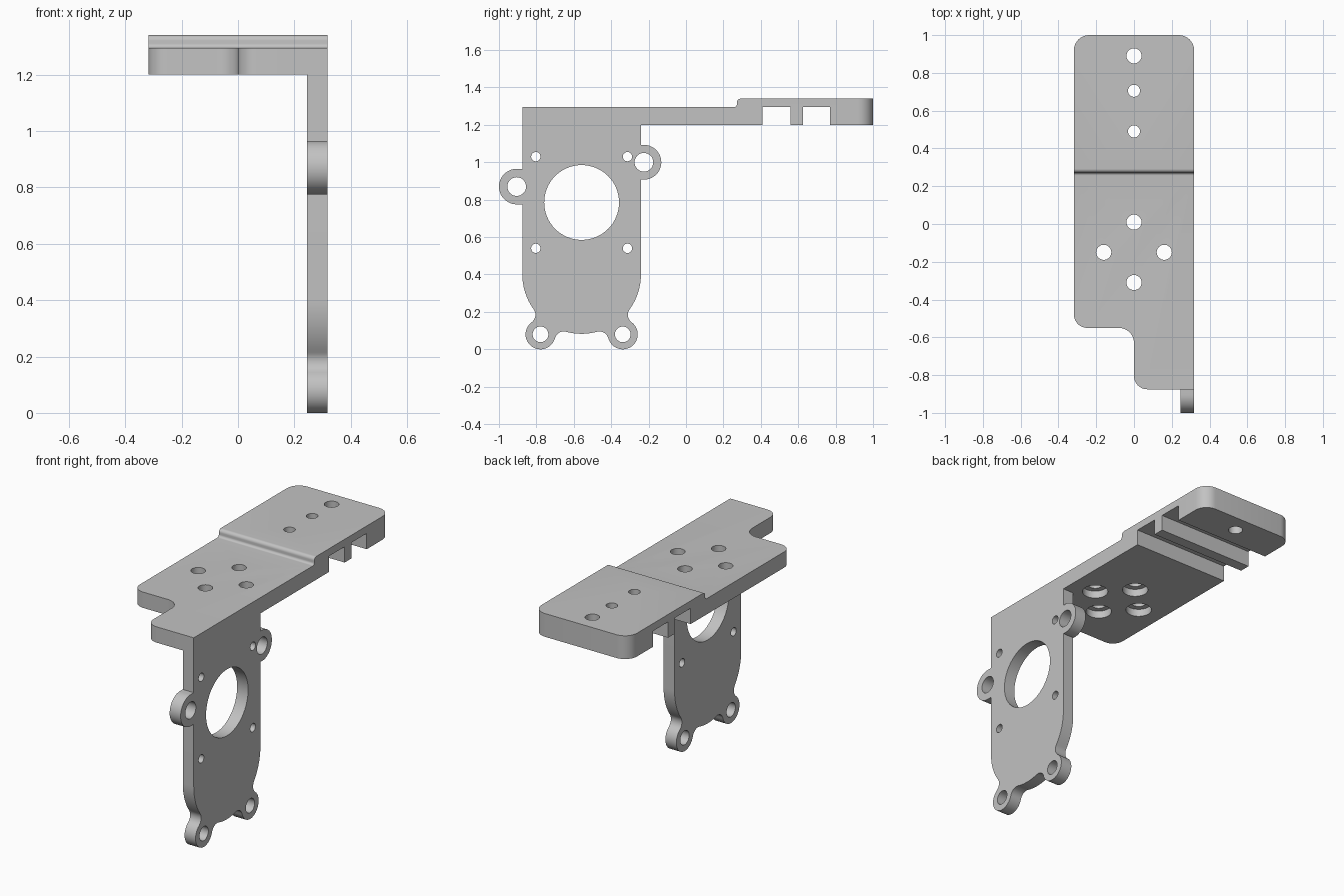
import bpy, bmesh
from math import sin, cos, acos, atan2, hypot, pi, radians
from mathutils import Vector

cube = bpy.data.objects.get("Cube")
if cube:
    bpy.data.objects.remove(cube, do_unlink=True)

grey = bpy.data.materials.new("plain grey")
grey.use_nodes = True
grey.diffuse_color = (0.54, 0.54, 0.54, 1)
grey.node_tree.nodes["Principled BSDF"].inputs["Base Color"].default_value = (0.54, 0.54, 0.54, 1)


def arc(c, r, a0, a1, n=16):
    """Points on an arc, angles in radians."""
    steps = [a0 + (a1 - a0) * i / n for i in range(n + 1)]
    return [(c[0] + r * cos(a), c[1] + r * sin(a)) for a in steps]


def circle(c, r, n=32):
    return arc(c, r, 0, 2 * pi, n)[:-1]


def rounded(corners, n=8):
    """Outline with right-angled corners (a, b, radius) rounded off."""
    out = []
    for i, (a, b, r) in enumerate(corners):
        p = Vector((a, b))
        if r == 0:
            out.append((a, b))
            continue
        d1 = (Vector(corners[i - 1][:2]) - p).normalized()
        d2 = (Vector(corners[(i + 1) % len(corners)][:2]) - p).normalized()
        c = p + (d1 + d2) * r
        for k in range(n + 1):
            t = pi / 2 * k / n
            out.append(tuple(c - (d2 * cos(t) + d1 * sin(t)) * r))
    return out


def prism(name, outlines, axis, lo, hi):
    """Extrude closed outlines along x (outline in y, z) or z (outline in x, y)."""
    bm = bmesh.new()
    for pts in outlines:
        verts = [bm.verts.new((lo, a, b) if axis == "x" else (a, b, lo)) for a, b in pts]
        face = bm.faces.new(verts)
        new = bmesh.ops.extrude_face_region(bm, geom=[face])["geom"]
        move = (hi - lo, 0, 0) if axis == "x" else (0, 0, hi - lo)
        bmesh.ops.translate(bm, vec=move, verts=[g for g in new if isinstance(g, bmesh.types.BMVert)])
    bmesh.ops.recalc_face_normals(bm, faces=bm.faces)
    mesh = bpy.data.meshes.new(name)
    bm.to_mesh(mesh)
    bm.free()
    mesh.materials.append(grey)
    ob = bpy.data.objects.new(name, mesh)
    bpy.context.collection.objects.link(ob)
    return ob


def activate(ob):
    bpy.ops.object.select_all(action="DESELECT")
    ob.select_set(True)
    bpy.context.view_layer.objects.active = ob


def combine(ob, cutter, operation):
    """Apply a boolean and discard the cutter."""
    cutter.hide_render = True
    mod = ob.modifiers.new("cut", "BOOLEAN")
    mod.operation, mod.solver, mod.object = operation, "EXACT", cutter
    activate(ob)
    bpy.ops.object.modifier_apply(modifier=mod.name)
    bpy.data.objects.remove(cutter, do_unlink=True)


W = 0.318          # half width of the top plate
FRONT = -0.875     # front edge
UNDER, DECK, RAISED = 1.2, 1.295, 1.34

# Top plate: stepped side profile with two slots, trimmed to the plan outline
side = rounded([(-1.1, UNDER, 0), (0.41, UNDER, 0), (0.41, DECK, 0), (0.56, DECK, 0),
                (0.56, UNDER, 0), (0.625, UNDER, 0), (0.625, DECK, 0), (0.77, DECK, 0),
                (0.77, UNDER, 0), (1.1, UNDER, 0), (1.1, RAISED, 0),
                (0.272, RAISED, 0.02), (0.272, DECK, 0.015), (-1.1, DECK, 0)])
plan = rounded([(W, FRONT, 0), (W, 1, 0.08), (-W, 1, 0.08), (-W, -0.55, 0.07),
                (0, -0.55, 0.08), (0, FRONT, 0.07)])
plate = prism("top_plate", [side], "x", -0.5, 0.5)
combine(plate, prism("plan_cutter", [plan], "z", 1.1, 1.5), "INTERSECT")

# Plate holes, four of them counterbored from below
mounts = [(0, 0.01), (0, -0.31), (-0.16, -0.15), (0.16, -0.15)]
holes = [circle(c, 0.04) for c in mounts + [(0, 0.89)]]
holes += [circle((0, y), 0.032) for y in (0.705, 0.49)]
combine(plate, prism("counterbore_cutter", [circle(c, 0.072) for c in mounts], "z", 1.1, 1.245), "DIFFERENCE")
combine(plate, prism("hole_cutter", holes, "z", 1.0, 1.5), "DIFFERENCE")

# Side wall: round lower end blended into two feet lugs
MID = -0.558
R, LUG, BLEND = 0.317, 0.08, 0.05
C, E = (0, 0.4), (0.22, 0.08)
d = hypot(E[0] - C[0], E[1] - C[1])
th = atan2(E[1] - C[1], E[0] - C[0])
big, small = R + BLEND, LUG + BLEND
al = acos((big ** 2 + d ** 2 - small ** 2) / (2 * big * d))
be = acos((small ** 2 + d ** 2 - big ** 2) / (2 * small * d))
F1 = arc(C, big, th - al, 0, 1)[0]
F2 = arc(C, big, th + al, 0, 1)[0]
half = arc(C, R, -pi / 2, th - al, 8)
half += arc(F1, BLEND, th - al + pi, th + be, 10)[1:]
half += arc(E, LUG, th - pi + be, th + pi - be, 28)[1:]
half += arc(F2, BLEND, th - be, th + al - pi, 10)[1:]
half += arc(C, R, th + al, 0, 12)[1:]
right = [(MID + u, z) for u, z in half]
left = [(MID - u, z) for u, z in reversed(half)][:-1]

# Side ears, one at the front edge and one at the back edge
back_ear, front_ear = (-0.225, 1.0), (-0.905, 0.87)
edge = acos((MID + R - back_ear[0]) / 0.093)
outline = right + arc(back_ear, 0.093, -edge, edge, 28) + [(MID + R, UNDER), (FRONT, UNDER)]
outline += [(FRONT, front_ear[1] + 0.095)]
outline += arc(front_ear, 0.095, pi / 2, 3 * pi / 2, 24)
outline += [(FRONT, front_ear[1] - 0.095)] + left
wall = prism("side_wall", [outline], "x", 0.245, W)

# Wall holes: large bore, four screws, ears and feet
bores = [circle((MID, 0.785), 0.2, 64), circle(back_ear, 0.05), circle(front_ear, 0.05)]
for s in (-1, 1):
    bores.append(circle((MID + s * E[0], E[1]), 0.042))
    bores += [circle((MID + s * 0.245, z), 0.025, 24) for z in (0.54, 1.03)]
combine(wall, prism("bore_cutter", bores, "x", 0.1, 0.5), "DIFFERENCE")

for ob in (plate, wall):
    activate(ob)
    bpy.ops.object.shade_smooth_by_angle(angle=radians(30))
